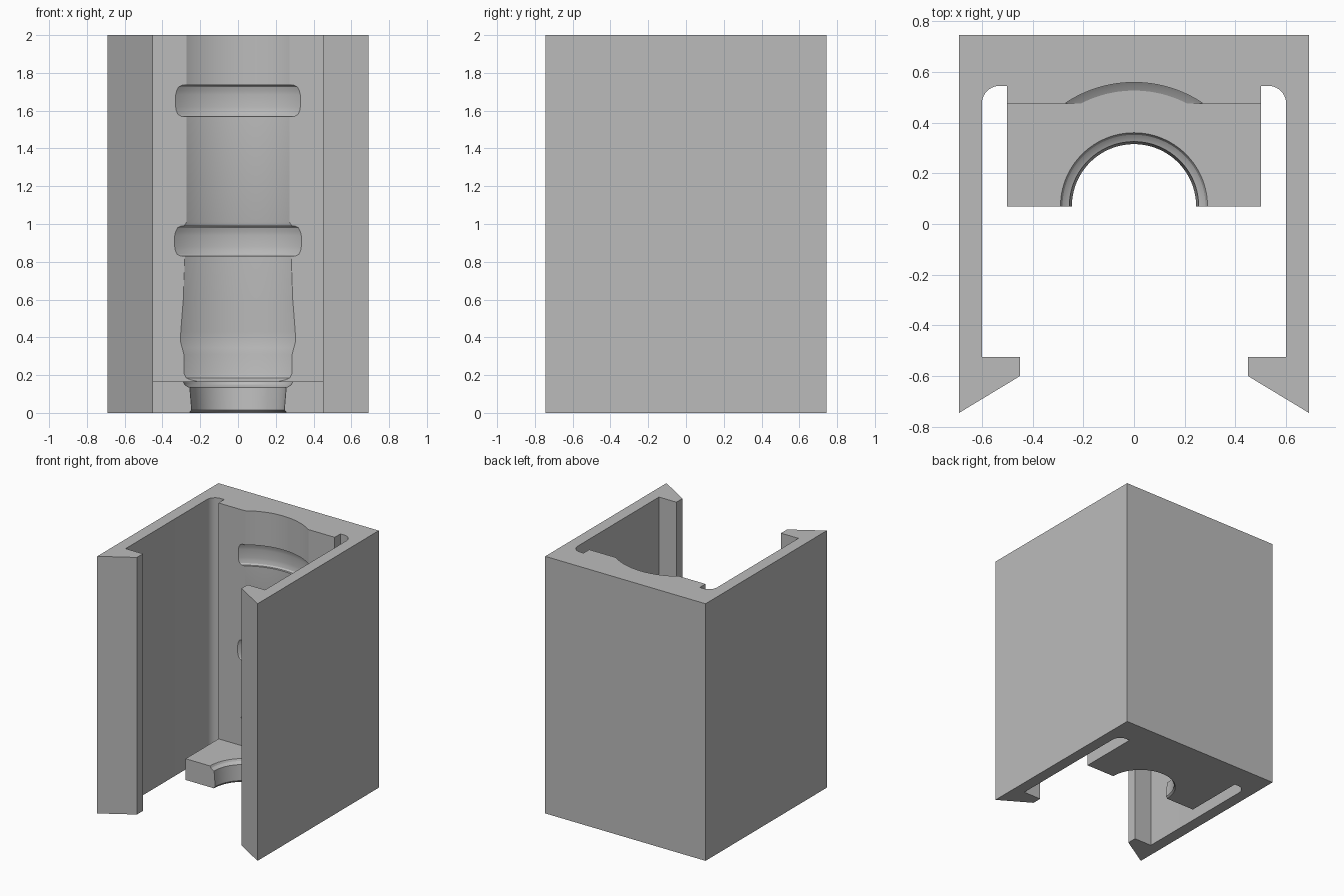
import bpy, bmesh
from math import sin, cos, pi, radians

cube = bpy.data.objects.get("Cube")
if cube:
    bpy.data.objects.remove(cube, do_unlink=True)

grey = bpy.data.materials.new("light grey")
grey.use_nodes = True
colour = (0.5, 0.5, 0.5, 1)
grey.diffuse_color = colour
grey.node_tree.nodes["Principled BSDF"].inputs["Base Color"].default_value = colour

AXIS_Y = 0.07     # centre line of the turned recess
WALL_Y = 0.475    # front of the thick back wall


def finish(name, bm):
    bmesh.ops.recalc_face_normals(bm, faces=bm.faces[:])
    mesh = bpy.data.meshes.new(name)
    bm.to_mesh(mesh)
    bm.free()
    obj = bpy.data.objects.new(name, mesh)
    bpy.context.collection.objects.link(obj)
    mesh.materials.append(grey)
    return obj


def extrude(name, outline, height):
    bm = bmesh.new()
    face = bm.faces.new([bm.verts.new((x, y, 0)) for x, y in outline])
    geom = bmesh.ops.extrude_face_region(bm, geom=[face])["geom"]
    top = [v for v in geom if isinstance(v, bmesh.types.BMVert)]
    bmesh.ops.translate(bm, verts=top, vec=(0, 0, height))
    return finish(name, bm)


def lathe(name, profile, steps=128):
    """Closed turned solid from (radius, z) points, capped at both ends."""
    bm = bmesh.new()
    angles = [2 * pi * i / steps for i in range(steps)]
    rings = [[bm.verts.new((r * cos(a), AXIS_Y + r * sin(a), z)) for a in angles]
             for r, z in profile]
    for low, high in zip(rings, rings[1:]):
        for i in range(steps):
            j = (i + 1) % steps
            bm.faces.new((low[i], low[j], high[j], high[i]))
    bm.faces.new(rings[0])
    bm.faces.new(rings[-1])
    obj = finish(name, bm)
    obj.hide_render = True
    return obj


def carve(obj, cutter):
    mod = obj.modifiers.new("carve", "BOOLEAN")
    mod.operation = "DIFFERENCE"
    mod.solver = "EXACT"
    mod.object = cutter
    bpy.ops.object.select_all(action="DESELECT")
    obj.select_set(True)
    bpy.context.view_layer.objects.active = obj
    bpy.ops.object.modifier_apply(modifier=mod.name)
    bpy.data.objects.remove(cutter, do_unlink=True)
    bpy.ops.object.shade_smooth_by_angle(angle=radians(25))


# Channel section: outer wall, hooked lip, inner wall, rounded slot, back wall
slot_arc = [(0.53 + 0.07 * cos(a), WALL_Y + 0.07 * sin(a))
            for a in [i * pi / 20 for i in range(11)]]
half = [(0.69, 0.745), (0.69, -0.745), (0.45, -0.6), (0.45, -0.525),
        (0.6, -0.525)] + slot_arc + [(0.5, 0.545), (0.5, WALL_Y)]
channel = extrude("clip_channel", half + [(-x, y) for x, y in reversed(half)], 2)

# Turned recess in the back wall, with two rounded grooves: (half width, z)
visible = [(0.21, 0.165), (0.25, 0.175), (0.275, 0.185), (0.287, 0.21),
           (0.287, 0.31), (0.296, 0.345), (0.305, 0.38), (0.303, 0.43),
           (0.29, 0.6), (0.282, 0.82), (0.282, 0.83)]


def groove(low, high, width):
    return [(width - 0.03, low), (width - 0.012, low + 0.01), (width - 0.003, low + 0.03),
            (width, low + 0.05), (width, high - 0.05), (width - 0.005, high - 0.03),
            (width - 0.015, high - 0.01), (width - 0.035, high)]


visible += groove(0.83, 0.99, 0.335) + [(0.285, 0.99), (0.273, 1.01), (0.273, 1.57)]
visible += groove(1.57, 1.735, 0.33) + [(0.273, 1.735), (0.273, 2.1)]
depth = WALL_Y - AXIS_Y
carve(channel, lathe("recess_cutter",
                     [((w * w + depth * depth) ** 0.5, z) for w, z in visible]))

# Bottom shelf with a flared half-round notch
shelf = extrude("bottom_shelf", [(-0.5, AXIS_Y), (0.5, AXIS_Y),
                                 (0.5, WALL_Y), (-0.5, WALL_Y)], 0.165)
carve(shelf, lathe("notch_cutter", [
    (0.26, -0.05), (0.255, 0.005), (0.245, 0.015), (0.255, 0.135),
    (0.268, 0.14), (0.282, 0.15), (0.29, 0.165), (0.29, 0.2)]))
